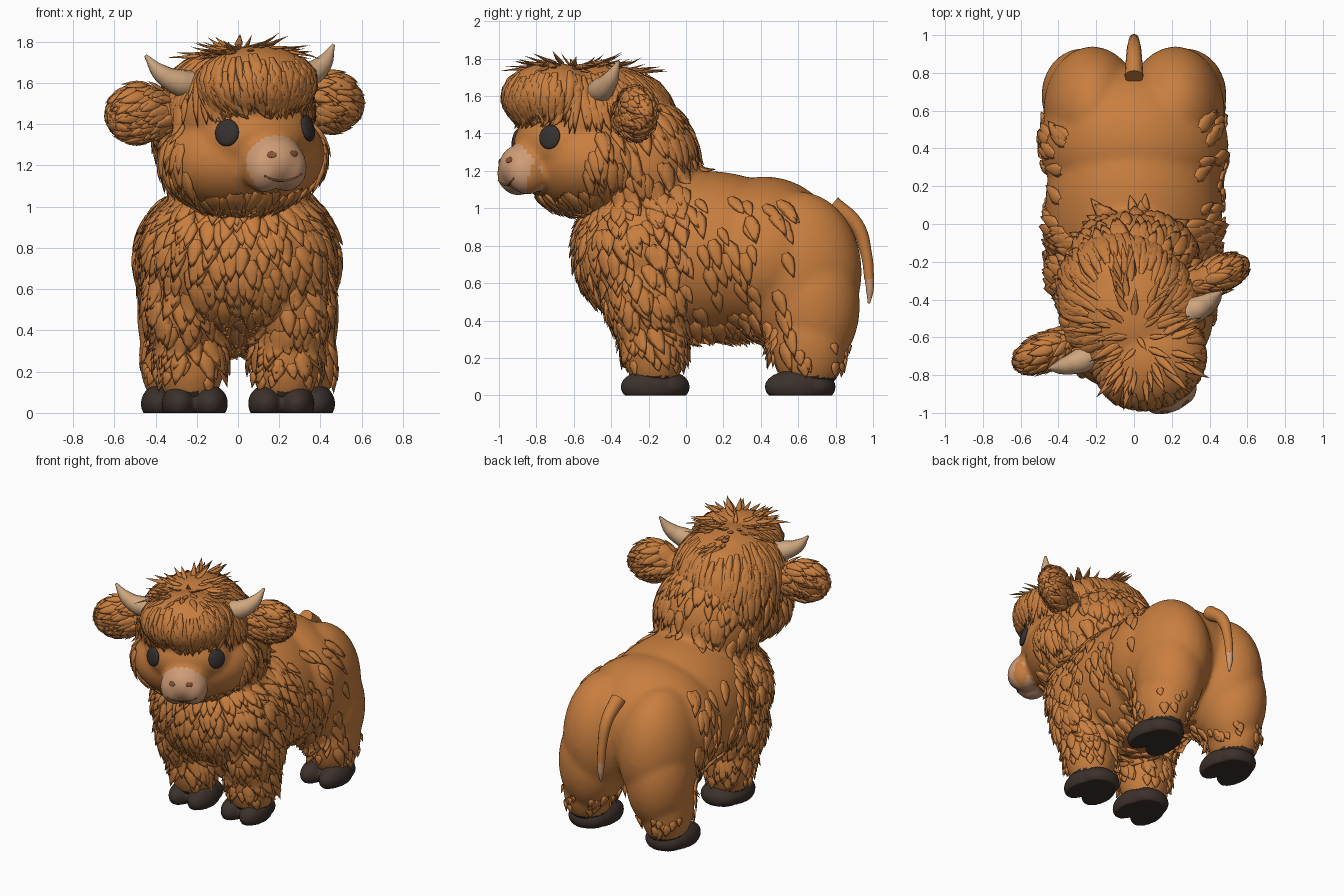
import bpy, bmesh, random
from math import sin, cos, pi, radians
from mathutils import Matrix, Vector
from mathutils.bvhtree import BVHTree

random.seed(4)
if "Cube" in bpy.data.objects:
    bpy.data.objects.remove(bpy.data.objects["Cube"])


def material(name, rgb):
    m = bpy.data.materials.new(name)
    m.use_nodes = True
    m.diffuse_color = (*rgb, 1)
    bsdf = m.node_tree.nodes["Principled BSDF"]
    bsdf.inputs["Base Color"].default_value = (*rgb, 1)
    bsdf.inputs["Roughness"].default_value = 0.9
    return m


FUR = material("ginger_fur", (0.58, 0.21, 0.05))
HORN = material("horn_tan", (0.62, 0.38, 0.21))
SKIN = material("muzzle_skin", (0.62, 0.33, 0.18))
HOOF = material("hoof_brown", (0.045, 0.03, 0.025))
EYE = material("eye_charcoal", (0.035, 0.03, 0.028))
LINE = material("nostril_brown", (0.25, 0.09, 0.035))

# Head frame: turned to its left and slightly tilted
HEAD = Matrix.Translation((0, -0.5, 1.4)) @ Matrix.Rotation(radians(24), 4, 'Z') @ Matrix.Rotation(radians(-3), 4, 'Y')
TO_HEAD = HEAD.inverted()
WORLD = Matrix.Identity(4)


def add_object(name, mesh, *mats):
    for m in mats:
        mesh.materials.append(m)
    mesh.shade_smooth()
    ob = bpy.data.objects.new(name, mesh)
    bpy.context.collection.objects.link(ob)
    return ob


def bake(ob):
    """Replace an object by its evaluated mesh."""
    dg = bpy.context.evaluated_depsgraph_get()
    mesh = bpy.data.meshes.new_from_object(ob.evaluated_get(dg))
    bpy.data.objects.remove(ob)
    return mesh


def both(parts):
    """Mirror ellipsoids that sit off the middle."""
    return parts + [(-p[0], *p[1:]) for p in parts if p[0]]


def ellipsoids(name, parts, frame):
    bm = bmesh.new()
    for x, y, z, a, b, c in parts:
        mat = frame @ Matrix.Translation((x, y, z)) @ Matrix.Diagonal((a, b, c, 1))
        bmesh.ops.create_icosphere(bm, subdivisions=4, radius=1, matrix=mat)
    mesh = bpy.data.meshes.new(name)
    bm.to_mesh(mesh)
    bm.free()
    return mesh


def blob(name, parts, mats, frame=WORLD, voxel=0.02, smooth=7):
    """Fuse ellipsoids into one soft skin."""
    ob = add_object(name, ellipsoids(name, parts, frame))
    mod = ob.modifiers.new("fuse", 'REMESH')
    mod.mode, mod.voxel_size = 'VOXEL', voxel
    mod = ob.modifiers.new("soften", 'SMOOTH')
    mod.iterations = smooth
    mesh = bake(ob)
    mesh.materials.clear()
    for v in mesh.vertices:
        v.co.z = max(v.co.z, 0)
    return add_object(name, mesh, *mats)


def tree(ob):
    return BVHTree.FromPolygons([v.co for v in ob.data.vertices], [p.vertices for p in ob.data.polygons])


def tube(name, points, radii, mat, frame=WORLD):
    cu = bpy.data.curves.new(name, 'CURVE')
    cu.dimensions, cu.bevel_depth, cu.bevel_resolution = '3D', 1, 4
    cu.use_fill_caps = True
    sp = cu.splines.new('BEZIER')
    sp.bezier_points.add(len(points) - 1)
    for bp, p, r in zip(sp.bezier_points, points, radii):
        bp.co, bp.radius = frame @ Vector(p), r
        bp.handle_left_type = bp.handle_right_type = 'AUTO'
    ob = bpy.data.objects.new(name, cu)
    bpy.context.collection.objects.link(ob)
    mesh = bake(ob)
    mesh.materials.clear()
    return add_object(name, mesh, mat)


def tufts(name, skin, tries, rule, flow):
    """Scatter pointed locks that follow the skin; rule gives chance, length, width, lift."""
    bvh, bm = tree(skin), bmesh.new()
    faces = list(skin.data.polygons)
    for _ in range(tries):
        f = random.choice(faces)
        p, n = f.center.copy(), f.normal.copy()
        spec = rule(p, n)
        if not spec or random.random() > spec[0]:
            continue
        size = random.uniform(0.75, 1.25)
        length, width, lift = (s * size for s in spec[1:])
        d = flow(p) + Vector([random.uniform(-0.2, 0.2) for _ in range(3)])
        rings = []
        shape = (0.5, 1, 0.85, 0.5)
        for i in range(5):
            d = (d - n * d.dot(n)).normalized()
            t = i / 4
            c = p + n * (lift * t * t + 0.004)
            if i == 4:
                tip = bm.verts.new(c)
                break
            s, w = n.cross(d), width * shape[i]
            rings.append([bm.verts.new(c + s * w * cos(a * pi / 3) + n * w * 0.4 * sin(a * pi / 3)) for a in range(6)])
            p, n, _, _ = bvh.find_nearest(p + d * length / 4)
        for a in range(6):
            b = (a + 1) % 6
            for low, high in zip(rings, rings[1:]):
                bm.faces.new((low[a], low[b], high[b], high[a]))
            bm.faces.new((rings[-1][a], rings[-1][b], tip))
    bmesh.ops.recalc_face_normals(bm, faces=bm.faces)
    mesh = bpy.data.meshes.new(name)
    bm.to_mesh(mesh)
    bm.free()
    add_object(name, mesh, FUR)


# Body, neck and legs
body = blob("body", both([
    (0, 0.1, 0.75, 0.47, 0.62, 0.45), (0, 0.42, 0.74, 0.5, 0.42, 0.43),
    (0, -0.25, 0.77, 0.45, 0.34, 0.36), (0, -0.26, 1.22, 0.36, 0.33, 0.38),
    (0.22, 0.6, 0.66, 0.26, 0.34, 0.43), (0.27, 0.68, 0.48, 0.22, 0.25, 0.36),
    (0.31, 0.66, 0.28, 0.17, 0.2, 0.28), (0.25, -0.2, 0.55, 0.2, 0.23, 0.3),
    (0.23, -0.17, 0.28, 0.17, 0.17, 0.28)]), (FUR, HOOF))
for f in body.data.polygons:
    f.material_index = int(f.center.z < 0.1)


def body_fur(p, n):
    if p.z < 0.17 or (p.z > 1.2 and p.y < -0.3):
        return None
    if p.z < 0.28:
        return 0.6, 0.07, 0.03, 0.02
    if p.y < 0 and p.z < 1.05:
        return 1, 0.13, 0.042, 0.035
    if p.z > 1.05 and p.y < 0:
        return 0.7, 0.15, 0.04, 0.02
    if p.z < 0.42 and p.y < 0.5:
        return 0.8, 0.11, 0.04, 0.05
    if p.y < 0.55 and n.z < 0.75:
        return 0.4, 0.14, 0.035, 0.016
    return None


tufts("body_tufts", body, 2300, body_fur, lambda p: Vector((0, 0.35, -1)))

# Cloven hooves
for label, x, y, r in (("front", 0.21, -0.2, 0.15), ("rear", 0.31, 0.58, 0.16)):
    for side, s in (("left", 1), ("right", -1)):
        toes = [(s * x + o, y, 0.045, 0.086, r, 0.09) for o in (-0.075, 0.075)]
        heel = (s * x, y + 0.1, 0.045, 0.14, 0.12, 0.085)
        blob(f"{label}_{side}_hoof", toes + [heel], (HOOF,), voxel=0.012, smooth=3)

# Tail with a bare tip
tube("tail", [(0, 0.78, 1.02), (0, 0.91, 0.91), (0, 0.965, 0.75), (0, 0.98, 0.62)], (0.05, 0.04, 0.03, 0.026), FUR)
tube("tail_tip", [(0, 0.98, 0.63), (0, 0.983, 0.56), (0, 0.978, 0.49)], (0.026, 0.02, 0.006), SKIN)

# Head with forelock, cheeks and muzzle
head = blob("head", both([
    (0, 0.02, 0.07, 0.37, 0.41, 0.31), (0, -0.04, -0.16, 0.41, 0.34, 0.27),
    (0, -0.2, -0.06, 0.29, 0.23, 0.2), (0, -0.24, 0.2, 0.3, 0.25, 0.18),
    (0, 0.2, -0.02, 0.33, 0.27, 0.36), (0, -0.4, -0.18, 0.15, 0.14, 0.13),
    (0.06, -0.41, -0.21, 0.1, 0.12, 0.12)]), (FUR, SKIN), HEAD, smooth=5)
for f in head.data.polygons:
    q = TO_HEAD @ f.center
    f.material_index = int(q.y < -0.34 and (q.x / 0.155) ** 2 + ((q.z + 0.2) / 0.145) ** 2 < 1)


def head_fur(p, n):
    q = TO_HEAD @ p
    if q.z > 0.3 and n.z > 0.9:
        return 0.6, 0.12, 0.02, 0.07
    if q.z > 0.12:
        return 1, min(0.3, max(0.07, q.z)), 0.024, 0.012
    if q.y < -0.12 and abs(q.x) < 0.36:
        return (0.8, 0.12, 0.035, 0.03) if q.z < -0.32 and q.y > -0.35 else None
    return 0.8, 0.16, 0.034, 0.03


def head_flow(p):
    away = TO_HEAD @ p - Vector((0, -0.1, 0.4))
    return HEAD.to_3x3() @ (away.normalized() + Vector((0, 0, -0.6)))


tufts("head_hair", head, 1300, head_fur, head_flow)

# Face details laid on the head surface
face_tree = tree(head)


def on_face(x, z):
    hit, normal, _, _ = face_tree.ray_cast(HEAD @ Vector((x, -1, z)), HEAD.to_3x3() @ Vector((0, 1, 0)))
    return hit, normal


def button(name, x, z, width, height, depth, mat):
    hit, normal = on_face(x, z)
    frame = Matrix.Translation(hit) @ normal.to_track_quat('Z', 'Y').to_matrix().to_4x4()
    add_object(name, ellipsoids(name, [(0, 0, 0, width, height, depth)], frame), mat)


for side, s in (("left", 1), ("right", -1)):
    button(side + "_eye", s * 0.215, -0.03, 0.06, 0.066, 0.022, EYE)
    button(side + "_nostril", s * 0.06, -0.145, 0.024, 0.016, 0.006, LINE)
    # Horns
    horn = [(0.2, -0.08, 0.2), (0.34, -0.09, 0.22), (0.43, -0.08, 0.27), (0.5, -0.06, 0.36)]
    tube(side + "_horn", [(s * x, y, z) for x, y, z in horn], (0.07, 0.066, 0.045, 0.008), HORN, HEAD)
    # Shaggy ears
    ear = blob(side + "_ear", [(s * 0.5, 0.03, 0.08, 0.165, 0.085, 0.14), (s * 0.38, 0.03, 0.07, 0.12, 0.08, 0.09)],
               (FUR,), HEAD, 0.015, 4)
    tufts(side + "_ear_tufts", ear, 170, lambda p, n: (1, 0.11, 0.028, 0.022),
          lambda p: HEAD.to_3x3() @ Vector((s, 0, -0.35)))

mouth = [on_face(x, -0.275 + 3 * x * x)[0] for x in (-0.1, -0.05, 0, 0.05, 0.1)]
tube("mouth", mouth, [0.005] * 5, LINE)
